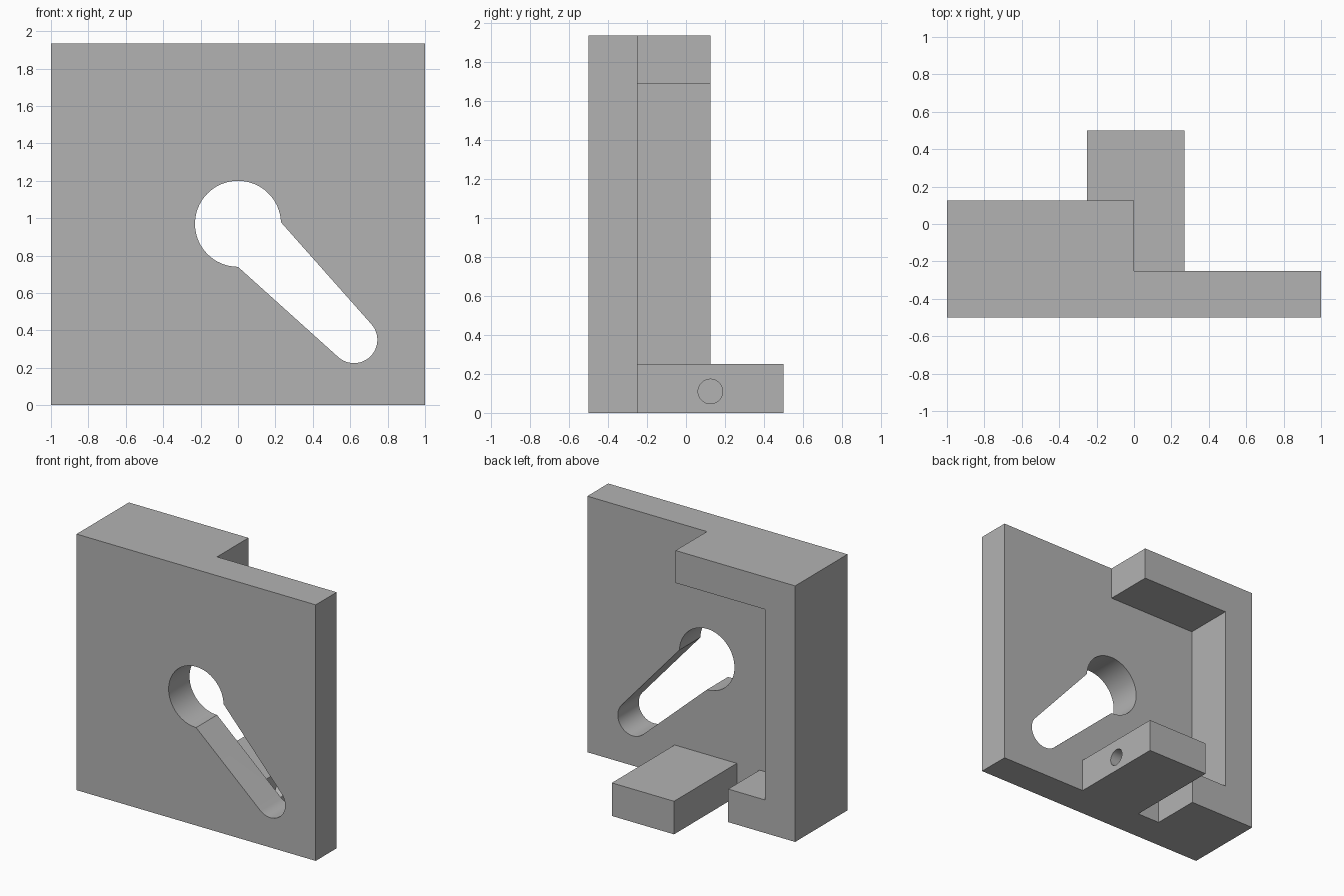
import bpy
import bmesh
from math import sin, cos, radians

cube = bpy.data.objects.get("Cube")
if cube:
    bpy.data.objects.remove(cube, do_unlink=True)

grey = bpy.data.materials.new("plain_grey")
grey.use_nodes = True
colour = (0.45, 0.45, 0.45, 1)
grey.diffuse_color = colour
grey.node_tree.nodes["Principled BSDF"].inputs["Base Color"].default_value = colour


def arc(cx, cy, r, start, end, steps):
    """Points along an arc, angles in degrees."""
    angles = [radians(start + (end - start) * i / steps) for i in range(steps + 1)]
    return [(cx + r * cos(a), cy + r * sin(a)) for a in angles]


def prism(name, profile, low, high, axis="y"):
    """Extrude a profile along y (x, z points) or along x (y, z points)."""
    bm = bmesh.new()
    place = (lambda p: (p[0], low, p[1])) if axis == "y" else (lambda p: (low, p[0], p[1]))
    face = bm.faces.new([bm.verts.new(place(p)) for p in profile])
    side = bmesh.ops.extrude_face_region(bm, geom=[face])["geom"]
    verts = [g for g in side if isinstance(g, bmesh.types.BMVert)]
    d = high - low
    bmesh.ops.translate(bm, verts=verts, vec=(0, d, 0) if axis == "y" else (d, 0, 0))
    bmesh.ops.recalc_face_normals(bm, faces=bm.faces)
    mesh = bpy.data.meshes.new(name)
    bm.to_mesh(mesh)
    bm.free()
    mesh.materials.append(grey)
    obj = bpy.data.objects.new(name, mesh)
    bpy.context.collection.objects.link(obj)
    return obj


def rect(x0, x1, z0, z1):
    return [(x0, z0), (x1, z0), (x1, z1), (x0, z1)]


def combine(body, tool, operation):
    """Apply a boolean and discard the tool."""
    tool.hide_render = True
    mod = body.modifiers.new(operation.lower(), "BOOLEAN")
    mod.operation = operation
    mod.solver = "EXACT"
    mod.object = tool
    bpy.context.view_layer.objects.active = body
    bpy.ops.object.modifier_apply(modifier=mod.name)
    bpy.data.objects.remove(tool, do_unlink=True)


H = 1.935
FRONT, STEP, RIM, BACK = -0.5, -0.25, 0.125, 0.5

# Face plate
body = prism("bracket_body", rect(-1, 1, 0, H), FRONT, STEP)

# C-shaped rim behind the plate
rim = prism("rim", [(-1, 0), (-0.44, 0), (-0.44, 0.25), (-0.75, 0.25),
                    (-0.75, 1.69), (0, 1.69), (0, H), (-1, H)], STEP - 0.1, RIM)
combine(body, rim, "UNION")

# Rear tab at the bottom
tab = prism("tab", rect(-0.25, 0.27, 0, 0.25), STEP - 0.1, BACK)
combine(body, tab, "UNION")

# Keyhole with a slanted, tapering slot
keyhole = arc(0, 0.97, 0.23, 2, 270, 48) + arc(0.62, 0.35, 0.125, -131, 42, 24)
combine(body, prism("keyhole_cutter", keyhole, FRONT - 0.1, STEP + 0.1), "DIFFERENCE")

# Blind pin hole in the side of the tab
pin = arc(0.125, 0.11, 0.063, 0, 350, 35)
combine(body, prism("pin_cutter", pin, 0.02, 0.4, axis="x"), "DIFFERENCE")

# Smooth hole walls, crisp edges
bpy.ops.object.select_all(action="DESELECT")
body.select_set(True)
bpy.context.view_layer.objects.active = body
bpy.ops.object.shade_smooth_by_angle(angle=radians(25))
